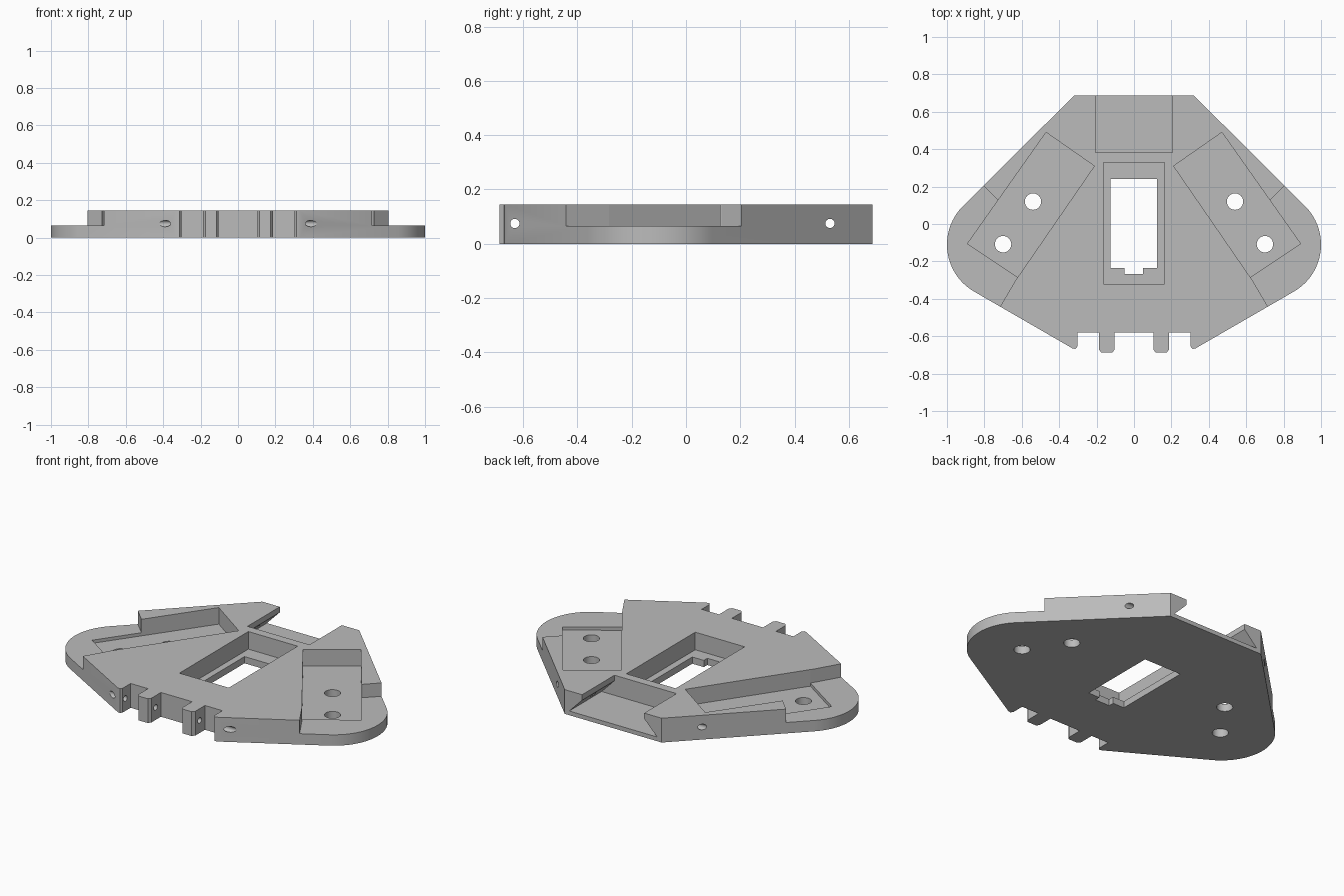
import bpy, bmesh, math
from mathutils import Matrix, Vector

cube = bpy.data.objects.get("Cube")
if cube:
    bpy.data.objects.remove(cube, do_unlink=True)

HEIGHT = 0.145
SHELF = 0.065
POCKET = 0.046
OVER = 0.3

grey = bpy.data.materials.new("plain grey")
grey.use_nodes = True
colour = (0.5, 0.5, 0.5, 1)
grey.diffuse_color = colour
grey.node_tree.nodes["Principled BSDF"].inputs["Base Color"].default_value = colour


def add_object(name, bm):
    bmesh.ops.recalc_face_normals(bm, faces=bm.faces)
    mesh = bpy.data.meshes.new(name)
    bm.to_mesh(mesh)
    bm.free()
    mesh.materials.append(grey)
    obj = bpy.data.objects.new(name, mesh)
    bpy.context.collection.objects.link(obj)
    return obj


def extrude(name, points, move):
    bm = bmesh.new()
    face = bm.faces.new([bm.verts.new(p) for p in points])
    grown = bmesh.ops.extrude_face_region(bm, geom=[face])["geom"]
    bmesh.ops.translate(bm, vec=move, verts=[v for v in grown if isinstance(v, bmesh.types.BMVert)])
    return add_object(name, bm)


def prism(name, outline, low, high):
    return extrude(name, [(x, y, low) for x, y in outline], Vector((0, 0, high - low)))


def box(name, x, low_y, high_y, low, high):
    return prism(name, [(-x, low_y), (x, low_y), (x, high_y), (-x, high_y)], low, high)


def cylinder(name, radius, length, place, axis="Z"):
    turn = Matrix.Rotation(math.pi / 2, 4, "Y") if axis == "X" else Matrix()
    bm = bmesh.new()
    bmesh.ops.create_cone(bm, cap_ends=True, segments=32, radius1=radius, radius2=radius,
                          depth=length, matrix=Matrix.Translation(place) @ turn)
    return add_object(name, bm)


def mirrored(points, side):
    return [(x * side, y) for x, y in points]


# Body outline: front tabs, rounded lobe, sloping side, flat back
half = [(0.103, -0.58), (0.103, -0.67), (0.115, -0.687), (0.175, -0.687), (0.188, -0.67),
        (0.188, -0.58), (0.303, -0.58), (0.303, -0.655), (0.313, -0.668), (0.329, -0.665)]
steps = 28
for i in range(steps + 1):
    a = math.radians(-60 + 105 * i / steps)
    half.append((0.71 + 0.29 * math.cos(a), -0.11 + 0.29 * math.sin(a)))
half.append((0.32, 0.687))
body = prism("mounting_plate", half + mirrored(half, -1)[::-1], 0, HEIGHT)

cutters = []

# Lowered lobes, angled pockets and their screw holes
shelf = [(0.6, -0.245), (0.774, -0.54), (1.2, -0.54), (1.2, 0.6), (0.73, 0.13)]
pocket = [(0.47, 0.49), (0.212, 0.31), (0.622, -0.285), (0.89, -0.105)]
for side, word in ((1, "left"), (-1, "right")):
    cutters.append(prism(word + "_shelf_cut", mirrored(shelf, side), SHELF, OVER))
    cutters.append(prism(word + "_pocket_cut", mirrored(pocket, side), POCKET, OVER))
    for x, y in ((0.54, 0.12), (0.7, -0.108)):
        cutters.append(cylinder(word + "_screw_hole_cut", 0.044, 1, (x * side, y, 0)))

# Central recess with a through opening and small cable notch
cutters.append(box("recess_cut", 0.163, -0.32, 0.33, 0.04, OVER))
opening = [(-0.125, -0.235), (-0.05, -0.235), (-0.05, -0.268), (0.047, -0.268),
           (0.047, -0.235), (0.123, -0.235), (0.123, 0.24), (-0.125, 0.24)]
cutters.append(prism("opening_cut", opening, -OVER, OVER))

# Undercut slot in the back edge
slot = [(0.205, OVER), (0.205, 0.112), (0.29, 0.025)]
section = slot + mirrored(slot, -1)[::-1]
cutters.append(extrude("back_slot_cut", [(x, 0.382, z) for x, z in section], Vector((0, 0.5, 0))))

# Cross pins through the front tabs and the back slot
for name, y in (("front_pin_cut", -0.63), ("back_pin_cut", 0.53)):
    cutters.append(cylinder(name, 0.017, 3, (0, y, 0.075), "X"))

# Apply all cuts and remove the cutters
bpy.ops.object.select_all(action="DESELECT")
body.select_set(True)
bpy.context.view_layer.objects.active = body
for cutter in cutters:
    cutter.hide_render = True
    cut = body.modifiers.new(cutter.name, "BOOLEAN")
    cut.operation = "DIFFERENCE"
    cut.solver = "EXACT"
    cut.object = cutter
    bpy.ops.object.modifier_apply(modifier=cut.name)
    bpy.data.objects.remove(cutter, do_unlink=True)

bpy.ops.object.shade_smooth_by_angle(angle=math.radians(25))
